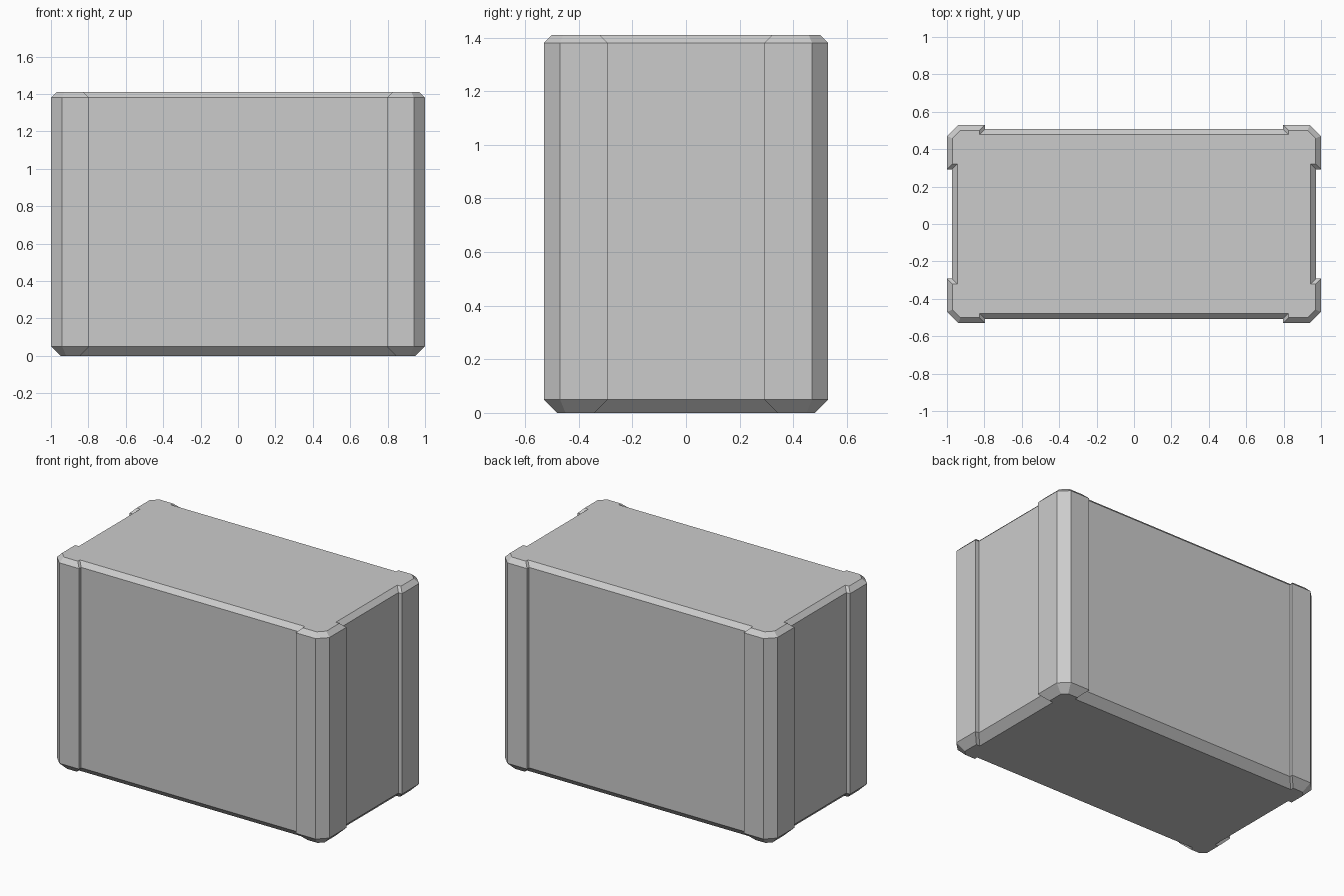
import bpy, bmesh
from mathutils import Vector

if "Cube" in bpy.data.objects:
    bpy.data.objects.remove(bpy.data.objects["Cube"])

# One quadrant of the plan outline: recessed side, raised corner post, recessed front
quadrant = [(0.973, 0.292), (1.0, 0.292), (1.0, 0.47), (0.94, 0.53),
            (0.796, 0.53), (0.796, 0.508)]


def mirrored_outline():
    """Mirror the quadrant into a full counter-clockwise loop."""
    a = [Vector(p) for p in quadrant]
    flip = lambda pts, sx, sy: [Vector((p.x * sx, p.y * sy)) for p in pts]
    return a + flip(a[::-1], -1, 1) + flip(a, -1, -1) + flip(a[::-1], 1, -1)


def inset(loop, d):
    """Offset every edge inwards by d, keeping mitred corners."""
    out = []
    for i, p in enumerate(loop):
        e1 = (p - loop[i - 1]).normalized()
        e2 = (loop[(i + 1) % len(loop)] - p).normalized()
        n1, n2 = Vector((-e1.y, e1.x)), Vector((-e2.y, e2.x))
        out.append(p + (n1 + n2) * d / (1 + n1.dot(n2)))
    return out


# Crate body: bevelled base, straight walls, bevelled top
levels = [(0.0, 0.05), (0.05, 0.0), (1.38, 0.0), (1.41, 0.03)]
outline = mirrored_outline()
bm = bmesh.new()
rings = [[bm.verts.new((p.x, p.y, z)) for p in inset(outline, d)] for z, d in levels]
for lower, upper in zip(rings, rings[1:]):
    for i in range(len(outline)):
        j = (i + 1) % len(outline)
        bm.faces.new((lower[i], lower[j], upper[j], upper[i]))
bm.faces.new(rings[0][::-1])
bm.faces.new(rings[-1])
bmesh.ops.recalc_face_normals(bm, faces=bm.faces)

mesh = bpy.data.meshes.new("crate_body")
bm.to_mesh(mesh)
bm.free()
bpy.context.collection.objects.link(bpy.data.objects.new("crate_body", mesh))
